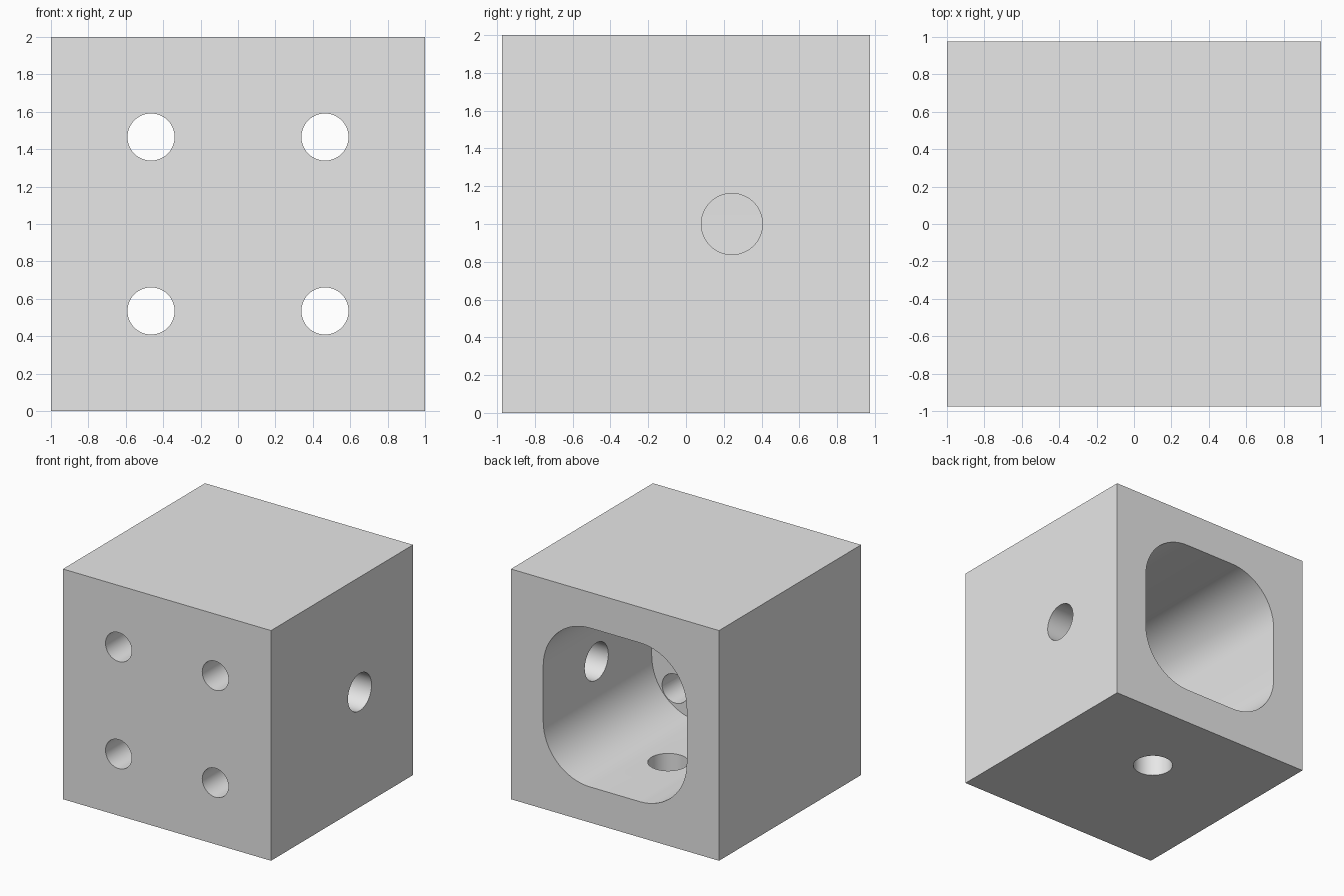
import bpy
import bmesh
import math
from mathutils import Matrix

default = bpy.data.objects.get("Cube")
if default:
    bpy.data.objects.remove(default, do_unlink=True)

DEPTH = 1.95          # overall size along y
POCKET_HALF = 0.69    # half width of the square pocket
POCKET_RADIUS = 0.45  # corner radius of the pocket
POCKET_FLOOR = -0.515 # y of the pocket's inner end
BOLT_OFFSET = 0.465
PORT_Y = 0.243        # side and bottom ports share this y

grey = bpy.data.materials.new("plain grey")
grey.use_nodes = True
colour = (0.8, 0.8, 0.8, 1)
grey.diffuse_color = colour
grey.node_tree.nodes["Principled BSDF"].inputs["Base Color"].default_value = colour


def add_object(name, bm):
    mesh = bpy.data.meshes.new(name)
    bm.to_mesh(mesh)
    bm.free()
    obj = bpy.data.objects.new(name, mesh)
    bpy.context.collection.objects.link(obj)
    return obj


def box(name, centre, size, y_edge_radius=0):
    """Box, optionally with its edges along y rounded."""
    bm = bmesh.new()
    matrix = Matrix.Translation(centre) @ Matrix.Diagonal((*size, 1))
    bmesh.ops.create_cube(bm, size=1, matrix=matrix)
    if y_edge_radius:
        edges = [e for e in bm.edges
                 if abs(e.verts[0].co.y - e.verts[1].co.y) > 0.01]
        bmesh.ops.bevel(bm, geom=edges, offset=y_edge_radius, segments=16,
                        profile=0.5, affect='EDGES')
    return add_object(name, bm)


def drill(name, centre, radius, length, axis):
    """Round cutter along the given axis."""
    turn = {'X': Matrix.Rotation(math.pi / 2, 4, 'Y'),
            'Y': Matrix.Rotation(math.pi / 2, 4, 'X'),
            'Z': Matrix.Identity(4)}[axis]
    bm = bmesh.new()
    bmesh.ops.create_cone(bm, cap_ends=True, segments=48, radius1=radius,
                          radius2=radius, depth=length,
                          matrix=Matrix.Translation(centre) @ turn)
    return add_object(name, bm)


# Solid block
block = box("housing_block", (0, 0, 1), (2, DEPTH, 2))
block.data.materials.append(grey)

# Rounded pocket open at the back
back = DEPTH / 2 + 0.2
cutters = [box("pocket_cutter", (0, (back + POCKET_FLOOR) / 2, 1),
               (2 * POCKET_HALF, back - POCKET_FLOOR, 2 * POCKET_HALF),
               POCKET_RADIUS)]

# Four bolt holes through the front wall
for sx in (-1, 1):
    for sz in (-1, 1):
        cutters.append(drill("bolt_hole_cutter",
                             (sx * BOLT_OFFSET, -0.75, 1 + sz * BOLT_OFFSET),
                             0.126, 0.9, 'Y'))

# Ports through the left wall and the floor
cutters.append(drill("side_port_cutter", (0.85, PORT_Y, 1), 0.162, 0.7, 'X'))
cutters.append(drill("bottom_port_cutter", (0, PORT_Y, 0.15), 0.162, 0.7, 'Z'))

for cutter in cutters:
    cutter.hide_render = True
    cut = block.modifiers.new(cutter.name, 'BOOLEAN')
    cut.operation = 'DIFFERENCE'
    cut.solver = 'EXACT'
    cut.object = cutter

# Bake the cuts and discard the cutters
depsgraph = bpy.context.evaluated_depsgraph_get()
result = bpy.data.meshes.new_from_object(block.evaluated_get(depsgraph))
block.modifiers.clear()
block.data = result
result.name = "housing_block"
for cutter in cutters:
    bpy.data.objects.remove(cutter, do_unlink=True)
result.materials.clear()
result.materials.append(grey)
for face in result.polygons:
    face.material_index = 0

# Smooth curved walls, sharp rims
bpy.ops.object.select_all(action='DESELECT')
block.select_set(True)
bpy.context.view_layer.objects.active = block
bpy.ops.object.shade_smooth_by_angle(angle=math.radians(30))
